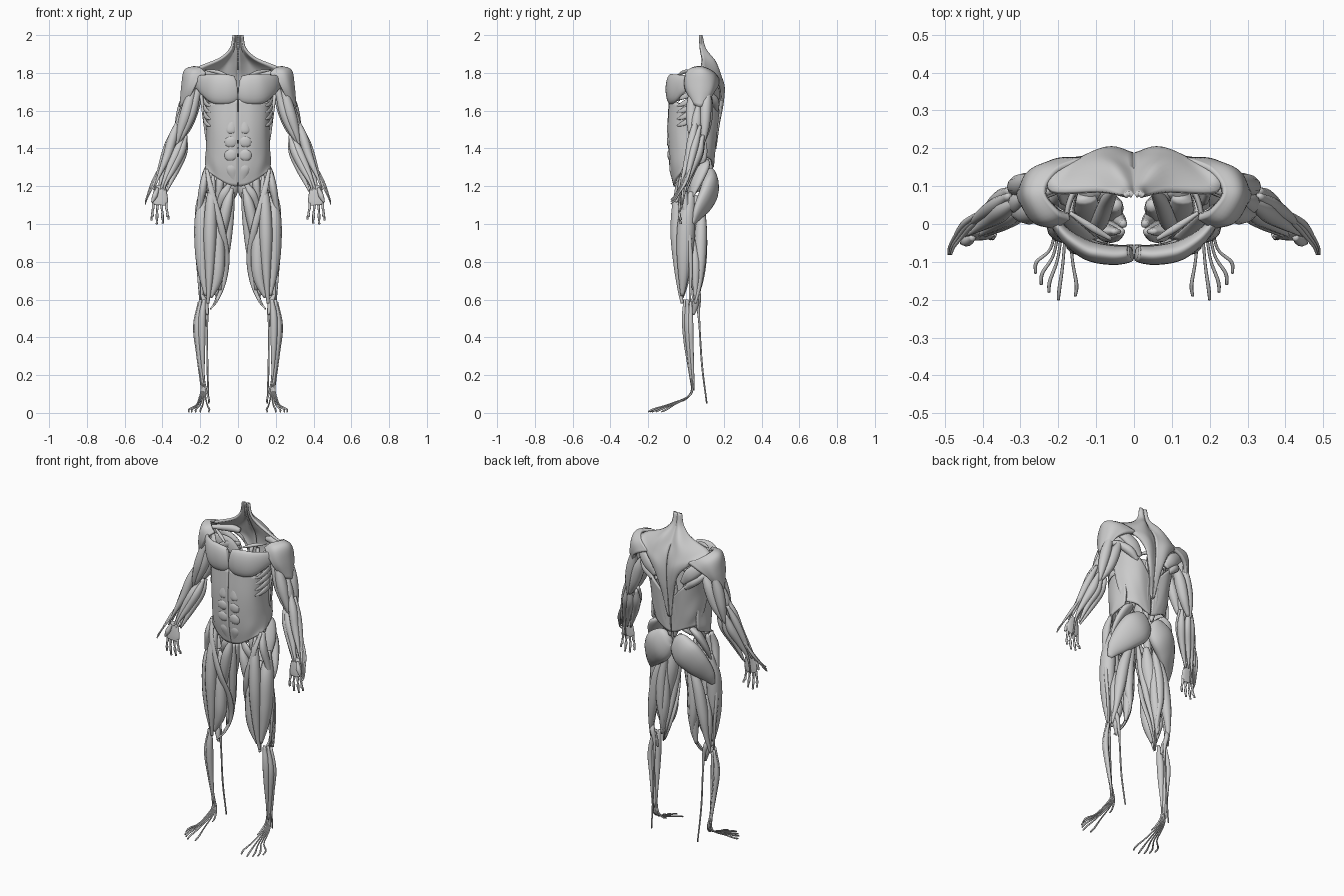
import bpy
import math
from mathutils import Vector


def spline(pts, k):
    """Smooth curve through points of any dimension, k steps per segment."""
    p = [Vector(q) for q in pts]
    p = [2 * p[0] - p[1]] + p + [2 * p[-1] - p[-2]]
    out = []
    for i in range(1, len(p) - 2):
        a, b, c, d = p[i - 1:i + 3]
        for j in range(k):
            t = j / k
            out.append(0.5 * (2 * b + (c - a) * t + (2 * a - 5 * b + 4 * c - d) * t * t
                              + (3 * b - a - 3 * c + d) * t ** 3))
    return out + [p[-2]]


def finish(name, verts, faces, thick=0):
    me = bpy.data.meshes.new(name)
    me.from_pydata(verts, [], faces)
    me.shade_smooth()
    ob = bpy.data.objects.new(name, me)
    bpy.context.collection.objects.link(ob)
    if thick:
        s = ob.modifiers.new("thickness", 'SOLIDIFY')
        s.thickness, s.offset = thick, 0
    ob.modifiers.new("mirror", 'MIRROR')
    return ob


def muscle(name, *pts, flat=1.0, side=(1, 0, 0), n=12, k=6):
    """Spindle swept along (x, y, z, radius) points; flat scales the second axis."""
    path = spline(pts, k)
    c = [q.to_3d() if len(q) == 3 else Vector(q[:3]) for q in path]
    verts, faces = [], []
    for i, q in enumerate(path):
        t = (c[min(i + 1, len(c) - 1)] - c[max(i - 1, 0)]).normalized()
        u = Vector(side)
        u = (u - t * u.dot(t)).normalized()
        v = t.cross(u)
        r = max(q[3], 0.003)
        f = max(flat * r, 0.003)
        for j in range(n):
            a = 2 * math.pi * j / n
            verts.append(c[i] + u * r * math.cos(a) + v * f * math.sin(a))
    for i in range(len(path) - 1):
        for j in range(n):
            a, b = i * n + j, i * n + (j + 1) % n
            faces.append((a, b, b + n, a + n))
    last = (len(path) - 1) * n
    faces += [tuple(range(n))[::-1], tuple(range(last, last + n))]
    return finish(name, verts, faces)


def sheet(name, *rows, thick=0.012, k=6):
    """Flat muscle: smooth patch through rows of points."""
    cols = list(zip(*[spline(r, k) for r in rows]))
    grid = [spline(c, k) for c in cols]
    m = len(grid[0])
    verts = [v for g in grid for v in g]
    faces = [(i * m + j, i * m + j + 1, (i + 1) * m + j + 1, (i + 1) * m + j)
             for i in range(len(grid) - 1) for j in range(m - 1)]
    return finish(name, verts, faces, thick)


# --- torso wall and abdomen
sheet("abdominal_wall",
      [(0.002, -.085, 1.66), (.08, -.078, 1.66), (.145, -.04, 1.64), (.168, .02, 1.6), (.16, .08, 1.57)],
      [(0.002, -.092, 1.52), (.08, -.084, 1.52), (.14, -.045, 1.51), (.162, .03, 1.5), (.15, .1, 1.49)],
      [(0.002, -.088, 1.40), (.08, -.08, 1.40), (.14, -.04, 1.4), (.163, .03, 1.41), (.148, .11, 1.42)],
      [(0.002, -.08, 1.29), (.07, -.073, 1.30), (.13, -.045, 1.32), (.168, .03, 1.34), (.15, .11, 1.36)],
      [(0.002, -.06, 1.2), (.05, -.06, 1.21), (.11, -.045, 1.245), (.165, .0, 1.29), (.15, .1, 1.33)])
muscle("abdominal_upper", (.02, -.082, 1.57, .012), (.032, -.085, 1.53, .026), (.036, -.086, 1.49, .03),
       (.036, -.084, 1.475, .01), flat=.5)
for i, z in enumerate((1.435, 1.365)):
    muscle("abdominal_pad", (.037, -.082, z + .037, .012), (.037, -.085 + i * .003, z + .015, .034),
           (.037, -.084 + i * .003, z - .015, .034), (.036, -.08, z - .035, .012), flat=.45)
muscle("abdominal_lower", (.036, -.074, 1.325, .02), (.033, -.074, 1.29, .031), (.022, -.066, 1.24, .02),
       (.012, -.06, 1.2, .008), flat=.45)
for i in range(5):
    z = 1.70 - i * .035
    muscle("serratus_strip", (.09, .15, 1.7 - i * .022, .012), (.15, .1, z, .02), (.177, .03, z - .01, .018),
           (.165, -.02, z - .03, .012), (.145, -.045, z - .04, .004), flat=.4, side=(0, 0, 1))

# --- chest and shoulder
muscle("chest", (.006, -.078, 1.715, .052), (.018, -.08, 1.714, .07), (.06, -.082, 1.713, .079),
       (.12, -.07, 1.717, .079), (.175, -.035, 1.735, .058), (.215, .01, 1.745, .036), (.25, .05, 1.72, .012),
       flat=.33, side=(0, 0, 1), n=20)
muscle("chest_inner", (.19, .03, 1.8, .01), (.165, .0, 1.74, .02), (.13, -.04, 1.66, .03), flat=.35)
muscle("collar_strap", (.06, -.04, 1.79, .005), (.11, -.01, 1.805, .01), (.17, .03, 1.815, .005))
sheet("trapezius",
      [(.004, .075, 2.0), (.014, .08, 2.0), (.024, .073, 2.0)],
      [(.003, .09, 1.93), (.022, .1, 1.925), (.038, .076, 1.93)],
      [(.003, .13, 1.85), (.06, .15, 1.86), (.095, .085, 1.875)],
      [(.003, .17, 1.78), (.1, .175, 1.79), (.215, .085, 1.825)],
      [(.003, .182, 1.7), (.08, .196, 1.73), (.215, .13, 1.80)],
      [(.003, .178, 1.6), (.05, .192, 1.64), (.1, .185, 1.735)],
      [(.003, .165, 1.5), (.025, .172, 1.53), (.05, .178, 1.6)],
      [(.003, .153, 1.4), (.007, .154, 1.4), (.012, .155, 1.42)], thick=.014)
sheet("deltoid",
      [(.17, .02, 1.795), (.2, .035, 1.82), (.235, .085, 1.825), (.2, .14, 1.8), (.13, .168, 1.765)],
      [(.205, .0, 1.765), (.245, .015, 1.80), (.277, .08, 1.808), (.255, .138, 1.78), (.2, .165, 1.735)],
      [(.235, .005, 1.71), (.268, .018, 1.725), (.29, .075, 1.735), (.28, .125, 1.715), (.25, .14, 1.695)],
      [(.275, .05, 1.63), (.288, .053, 1.63), (.3, .075, 1.62), (.292, .095, 1.63), (.278, .1, 1.63)], thick=.02)

# --- back
sheet("latissimus",
      [(.03, .163, 1.53), (.1, .17, 1.61), (.16, .14, 1.65), (.2, .08, 1.69)],
      [(.008, .152, 1.45), (.09, .158, 1.5), (.15, .12, 1.55), (.187, .05, 1.6)],
      [(.006, .145, 1.38), (.07, .15, 1.41), (.13, .125, 1.43), (.168, .06, 1.46)],
      [(.005, .14, 1.3), (.035, .142, 1.31), (.09, .133, 1.34), (.15, .09, 1.36)])
muscle("infraspinatus", (.09, .165, 1.63, .015), (.14, .162, 1.69, .036), (.2, .14, 1.74, .03),
       (.25, .1, 1.76, .012), flat=.5, side=(-.5, 0, 1))
muscle("teres_major", (.11, .16, 1.6, .012), (.16, .15, 1.65, .025), (.21, .11, 1.69, .018), (.24, .07, 1.7, .008))
muscle("supraspinatus", (.09, .15, 1.78, .015), (.15, .13, 1.79, .022), (.24, .08, 1.79, .01))
muscle("subscapularis", (.1, .13, 1.65, .03), (.16, .11, 1.7, .045), (.235, .07, 1.75, .015), flat=.3, side=(0, 0, 1))
muscle("spinal_erector", (.02, .16, 1.7, .01), (.035, .145, 1.5, .02), (.03, .13, 1.36, .022), (.015, .13, 1.27, .008))

# --- upper arm
muscle("biceps_long", (.225, .05, 1.77, .008), (.25, .035, 1.68, .024), (.277, .03, 1.58, .031),
       (.305, .03, 1.49, .02), (.325, .035, 1.42, .006))
muscle("biceps_short", (.19, .03, 1.78, .008), (.22, .035, 1.68, .02), (.25, .035, 1.58, .028),
       (.285, .032, 1.49, .018), (.315, .035, 1.43, .006))
muscle("brachialis", (.29, .065, 1.63, .01), (.3, .055, 1.53, .032), (.32, .05, 1.42, .01))
muscle("triceps_long", (.2, .12, 1.7, .012), (.235, .112, 1.62, .032), (.27, .105, 1.52, .028), (.315, .09, 1.43, .01))
muscle("triceps_lateral", (.265, .12, 1.72, .012), (.288, .105, 1.62, .03), (.31, .1, 1.52, .025), (.325, .09, 1.42, .008))

# --- forearm
muscle("brachioradialis", (.31, .055, 1.56, .008), (.345, .035, 1.46, .024), (.375, .015, 1.36, .022),
       (.425, -.02, 1.24, .007), (.445, -.03, 1.18, .004))
muscle("wrist_flexor", (.275, .065, 1.47, .008), (.302, .035, 1.39, .026), (.342, .005, 1.3, .021),
       (.385, -.025, 1.21, .007), (.4, -.035, 1.14, .004))
muscle("ulnar_flexor", (.275, .085, 1.46, .008), (.29, .06, 1.38, .022), (.325, .025, 1.29, .018), (.38, -.01, 1.17, .005))
muscle("palm_tensor", (.29, .05, 1.46, .007), (.325, .025, 1.38, .024), (.365, .0, 1.29, .018), (.41, -.03, 1.18, .005))
muscle("finger_extensor", (.33, .09, 1.47, .008), (.35, .065, 1.38, .026), (.385, .03, 1.29, .019),
       (.415, .0, 1.2, .007), (.42, -.02, 1.1, .004))
muscle("ulnar_extensor", (.315, .095, 1.46, .008), (.325, .07, 1.37, .022), (.36, .035, 1.28, .016), (.395, .0, 1.17, .004))
muscle("radial_extensor", (.33, .075, 1.52, .008), (.365, .05, 1.43, .02), (.4, .025, 1.33, .017), (.44, -.005, 1.2, .005))
for i in range(3):
    d = i * .012
    muscle("thumb_tendon", (.385 + d, .03, 1.31, .005), (.425 + d, .0, 1.25 - d, .009), (.455 + d * .8, -.035, 1.19 - d, .005),
           (.475 + d * .5, -.06, 1.15 - d, .004), (.483 + d * .3, -.08, 1.13 - d, .003), n=8)

# --- hand
muscle("palm", (.412, -.02, 1.205, .018), (.412, -.028, 1.18, .033), (.413, -.033, 1.13, .042), (.415, -.035, 1.1, .04), flat=.22)
muscle("thumb_pad", (.425, -.035, 1.19, .008), (.44, -.045, 1.15, .014), (.455, -.05, 1.115, .005))
for base, tip, z in ((.38, .368, 1.025), (.403, .398, 1.004), (.427, .43, 1.0), (.449, .458, 1.02)):
    mid = (base + tip) / 2
    muscle("finger", (base, -.034, 1.11, .007), (base, -.036, 1.085, .007), (mid, -.037, 1.065, .005),
           (mid, -.035, 1.045, .008), (tip, -.031, z + .015, .005), (tip, -.027, z, .006), n=8, k=4)

# --- hip
muscle("gluteus_max", (.022, .125, 1.265, .03), (.045, .13, 1.245, .068), (.09, .128, 1.19, .092), (.14, .105, 1.13, .08),
       (.185, .065, 1.06, .05), (.21, .04, 1.0, .012), flat=.5, side=(.55, 0, 1), n=18)
muscle("gluteus_med", (.1, .1, 1.335, .025), (.135, .085, 1.3, .048), (.17, .055, 1.22, .038), (.19, .03, 1.14, .01),
       flat=.5, side=(1, 1, 0))
muscle("psoas", (.05, .09, 1.47, .008), (.07, .06, 1.36, .02), (.095, .0, 1.22, .022), (.11, .02, 1.08, .008))
muscle("iliacus", (.13, .07, 1.33, .03), (.12, .03, 1.26, .035), (.105, .0, 1.18, .015), (.11, .02, 1.08, .008), flat=.5)
muscle("piriformis", (.03, .11, 1.24, .015), (.1, .08, 1.2, .02), (.18, .04, 1.17, .008))

# --- thigh
muscle("rectus_femoris", (.13, -.02, 1.26, .008), (.142, -.042, 1.12, .028), (.148, -.048, .95, .034),
       (.15, -.04, .77, .024), (.155, -.03, .64, .012), (.16, -.02, .58, .008))
muscle("vastus_lateralis", (.185, .03, 1.17, .012), (.19, .005, 1.03, .039), (.19, -.005, .87, .039),
       (.185, -.012, .74, .026), (.17, -.02, .62, .008), flat=1.15)
muscle("vastus_medialis", (.115, .0, 1.1, .012), (.108, -.015, .95, .032), (.105, -.018, .8, .036),
       (.115, -.015, .7, .03), (.145, -.02, .61, .008))
muscle("vastus_inner", (.14, .01, 1.1, .015), (.148, -.005, .9, .04), (.152, -.01, .72, .02), (.158, -.02, .62, .01))
muscle("sartorius", (.165, -.015, 1.29, .009), (.14, -.052, 1.17, .016), (.09, -.05, .99, .018), (.063, .005, .83, .018),
       (.075, .04, .7, .014), (.11, .035, .6, .008), (.145, .0, .55, .004), flat=.6)
muscle("tensor_fascia", (.17, .0, 1.29, .012), (.184, -.018, 1.2, .026), (.205, .0, 1.08, .018), (.219, .02, .9, .012),
       (.21, .025, .75, .01), (.2, .02, .58, .005), flat=.8, side=(0, 1, 0))
muscle("pectineus", (.045, -.02, 1.21, .012), (.075, -.015, 1.15, .026), (.115, .015, 1.06, .008), flat=.6)
muscle("adductor_longus", (.032, -.02, 1.19, .009), (.058, -.022, 1.1, .028), (.085, -.01, .97, .027), (.12, .02, .8, .008))
muscle("adductor_magnus", (.045, .05, 1.15, .015), (.07, .04, 1.03, .042), (.095, .04, .87, .036), (.095, .04, .65, .008))
muscle("gracilis", (.028, .0, 1.17, .01), (.042, .012, 1.03, .02), (.06, .035, .86, .018), (.085, .06, .68, .008),
       (.13, .02, .57, .004))
muscle("biceps_femoris", (.085, .085, 1.12, .012), (.135, .08, .98, .03), (.165, .075, .82, .031), (.185, .07, .69, .016),
       (.2, .05, .58, .006))
muscle("biceps_femoris_short", (.165, .04, .92, .008), (.185, .05, .78, .024), (.195, .05, .6, .007))
muscle("semitendinosus", (.075, .085, 1.13, .012), (.105, .082, .97, .029), (.11, .085, .82, .025), (.1, .08, .69, .01),
       (.12, .045, .59, .005), (.145, .01, .55, .004))
muscle("semimembranosus", (.08, .075, 1.12, .01), (.088, .07, .9, .026), (.1, .07, .76, .028), (.115, .065, .62, .008))

# --- lower leg
muscle("tibialis_anterior", (.18, -.005, .6, .008), (.19, -.002, .5, .02), (.19, .005, .37, .017), (.182, .022, .2, .006),
       (.168, .03, .12, .005), (.155, .0, .075, .005), (.15, -.03, .06, .003))
muscle("toe_extensor", (.198, .005, .6, .007), (.214, .01, .46, .018), (.203, .02, .31, .014), (.185, .033, .14, .006))
muscle("peroneus", (.205, .025, .59, .007), (.224, .025, .46, .014), (.212, .03, .32, .011), (.192, .042, .12, .004))
muscle("popliteus", (.195, .05, .63, .008), (.175, .052, .58, .017), (.16, .04, .52, .006))
muscle("plantaris", (.19, .055, .67, .008), (.178, .066, .62, .014), (.165, .066, .55, .009), (.163, .072, .45, .005),
       (.162, .085, .25, .005), (.155, .11, .05, .004), n=8)
for i, (x, y) in enumerate(((.155, -.19), (.2, -.2), (.225, -.18), (.245, -.16), (.26, -.13))):
    muscle("toe_tendon", (.182 + i * .003, .025, .2, .004), (.174 + i * .005, .033, .12, .005),
           (.172 + i * .008, .005, .082, .004), (.172 * .45 + x * .55, y * .5, .042, .004),
           (x - .003, y + .03, .02, .005), (x, y, .006, .004), n=8)
